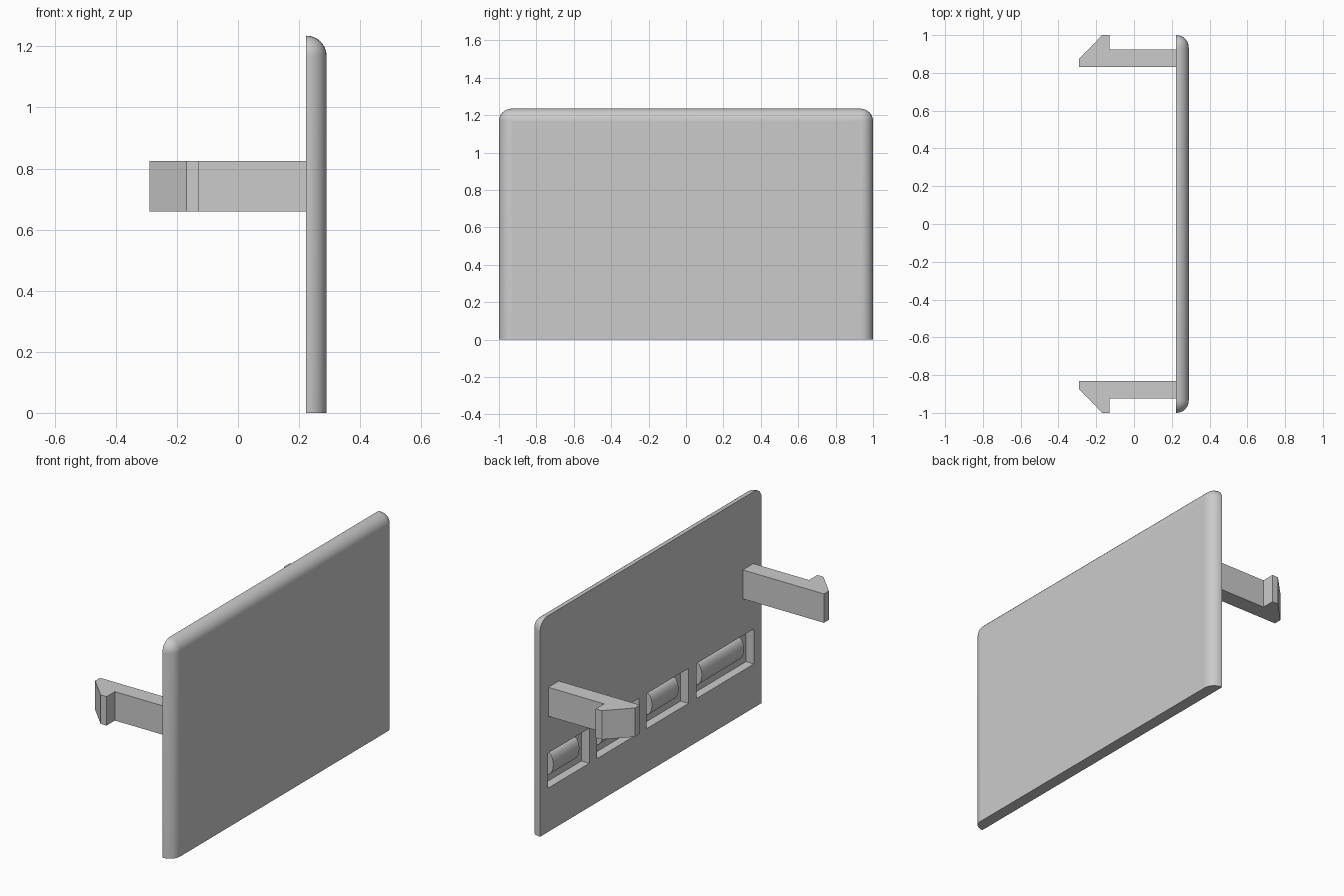
import bpy, bmesh, math

if "Cube" in bpy.data.objects:
    bpy.data.objects.remove(bpy.data.objects["Cube"], do_unlink=True)

grey = bpy.data.materials.new("light_grey")
grey.use_nodes = True
colour = (0.6, 0.6, 0.6, 1.0)
grey.diffuse_color = colour
grey.node_tree.nodes["Principled BSDF"].inputs["Base Color"].default_value = colour

BACK, FRONT, TOP = 0.222, 0.29, 1.235
FLOOR = 0.272


def add_object(name, bm):
    bmesh.ops.recalc_face_normals(bm, faces=bm.faces[:])
    mesh = bpy.data.meshes.new(name)
    bm.to_mesh(mesh)
    bm.free()
    mesh.materials.append(grey)
    obj = bpy.data.objects.new(name, mesh)
    bpy.context.collection.objects.link(obj)
    return obj


def box(bm, low, high):
    verts = bmesh.ops.create_cube(bm, size=1)["verts"]
    for v in verts:
        v.co = [a + (c + 0.5) * (b - a) for a, b, c in zip(low, high, v.co)]


def prism(name, points, offset):
    """Extrude a closed outline by an offset."""
    bm = bmesh.new()
    face = bm.faces.new([bm.verts.new(p) for p in points])
    geom = bmesh.ops.extrude_face_region(bm, geom=[face])["geom"]
    moved = [g for g in geom if isinstance(g, bmesh.types.BMVert)]
    bmesh.ops.translate(bm, verts=moved, vec=offset)
    return add_object(name, bm)


def smooth(obj, angle):
    bpy.ops.object.select_all(action="DESELECT")
    bpy.context.view_layer.objects.active = obj
    obj.select_set(True)
    bpy.ops.object.shade_smooth_by_angle(angle=math.radians(angle))


# Cover plate: rounded on the outer face, top and sides; bottom stays sharp
bm = bmesh.new()
box(bm, (BACK, -1, 0), (FRONT, 1, TOP))


def rounded(edge):
    mid = (edge.verts[0].co + edge.verts[1].co) / 2
    along_x = abs(edge.verts[0].co.x - edge.verts[1].co.x) > 0.01
    outer = mid.x > FRONT - 0.001 and mid.z > 0.01
    return outer or (along_x and mid.z > 1)


bmesh.ops.bevel(bm, geom=[e for e in bm.edges if rounded(e)], offset=0.066,
                segments=8, profile=0.5, affect="EDGES")
plate = add_object("cover_plate", bm)

# Row of four pockets cut into the inner face
pockets = [(0.555, 0.93), (0.105, 0.485), (-0.34, 0.04), (-0.93, -0.41)]
bm = bmesh.new()
for y0, y1 in pockets:
    box(bm, (BACK - 0.1, y0, 0.25), (FLOOR, y1, 0.45))
cutter = add_object("pocket_cutter", bm)
cutter.hide_render = True
cut = plate.modifiers.new("pockets", "BOOLEAN")
cut.operation = "DIFFERENCE"
cut.solver = "EXACT"
cut.object = cutter
bpy.context.view_layer.objects.active = plate
bpy.ops.object.modifier_apply(modifier=cut.name)
bpy.data.objects.remove(cutter, do_unlink=True)
smooth(plate, 30)
# Large flat faces stay flat beside the rounded edges
for poly in plate.data.polygons:
    if max(abs(c) for c in poly.normal) > 0.9999:
        poly.use_smooth = False

# Half-round bar on each pocket floor
for i, (y0, y1) in enumerate(pockets):
    gap = 0.07
    arc = [math.pi * k / 12 for k in range(13)]
    outline = [(FLOOR + 0.002 - 0.038 * math.sin(a), y0 + gap,
                0.355 + 0.065 * math.cos(a)) for a in arc]
    bar = prism(f"pocket_bar_{i + 1}", outline, (0, y1 - y0 - 2 * gap, 0))
    smooth(bar, 40)

# Pair of hooked snap arms
hook = [(0.225, 0.83), (-0.29, 0.83), (-0.29, 0.875), (-0.168, 1.0),
        (-0.13, 1.0), (-0.13, 0.925), (0.225, 0.925)]
for name, side in (("snap_arm_back", 1), ("snap_arm_front", -1)):
    prism(name, [(x, y * side, 0.66) for x, y in hook], (0, 0, 0.165))
